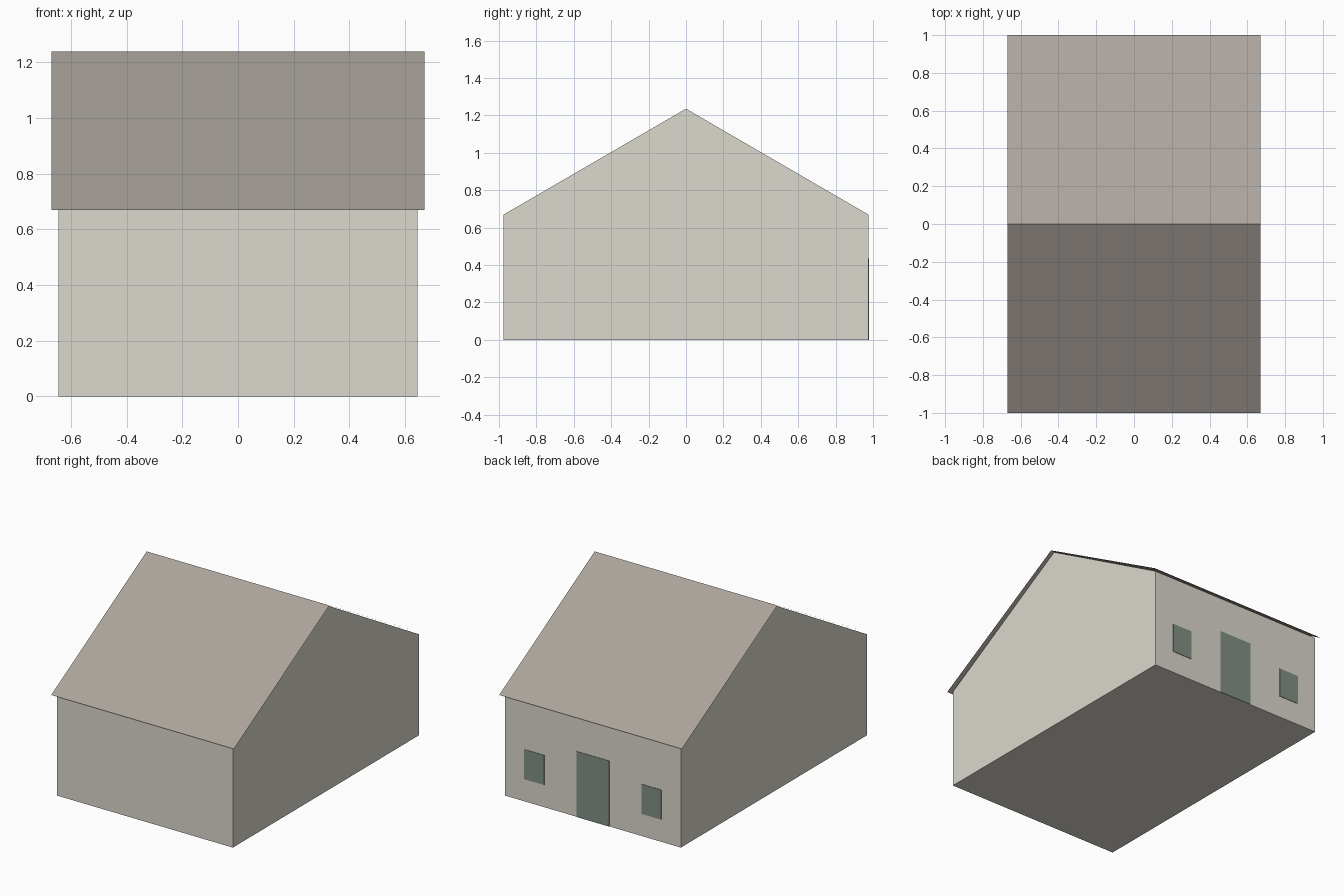
import bpy
import bmesh

cube = bpy.data.objects.get("Cube")
if cube:
    bpy.data.objects.remove(cube, do_unlink=True)

HALF_X, HALF_Y = 0.645, 0.975      # wall half sizes
ROOF_X, ROOF_Y = 0.67, 1.0         # roof half sizes with overhang
EAVE, RIDGE = 0.67, 1.24


def make_material(name, rgb):
    mat = bpy.data.materials.new(name)
    mat.use_nodes = True
    color = (*rgb, 1.0)
    mat.diffuse_color = color
    mat.node_tree.nodes["Principled BSDF"].inputs["Base Color"].default_value = color
    return mat


def extrude_profile(name, profile, half_x, mat, closed):
    """Sweep a (y, z) profile along x; closed profiles also get end caps."""
    mesh = bpy.data.meshes.new(name)
    bm = bmesh.new()
    ends = [[bm.verts.new((x, y, z)) for y, z in profile] for x in (-half_x, half_x)]
    count = len(profile)
    for i in range(count if closed else count - 1):
        j = (i + 1) % count
        bm.faces.new((ends[0][i], ends[0][j], ends[1][j], ends[1][i]))
    if closed:
        for end in ends:
            bm.faces.new(end)
    bmesh.ops.recalc_face_normals(bm, faces=bm.faces)
    if not closed:
        for face in bm.faces:
            face.normal_update()
            if face.normal.z < 0:
                face.normal_flip()
    bm.to_mesh(mesh)
    bm.free()
    mesh.materials.append(mat)
    obj = bpy.data.objects.new(name, mesh)
    bpy.context.collection.objects.link(obj)
    return obj


def wall_plate(name, x0, x1, z0, z1, mat):
    """Thin panel lying on the back wall."""
    y0, y1 = HALF_Y - 0.002, HALF_Y + 0.003
    obj = extrude_profile(name, [(y0, z0), (y1, z0), (y1, z1), (y0, z1)],
                          (x1 - x0) / 2, mat, True)
    obj.location.x = (x0 + x1) / 2
    return obj


wall_mat = make_material("pale stone wall", (0.71, 0.69, 0.61))
roof_mat = make_material("warm grey roof", (0.41, 0.37, 0.335))
opening_mat = make_material("grey green openings", (0.22, 0.28, 0.24))

# Gabled body
extrude_profile("walls", [(-HALF_Y, 0), (HALF_Y, 0), (HALF_Y, EAVE),
                          (0, RIDGE - 0.004), (-HALF_Y, EAVE)],
                HALF_X, wall_mat, True)

# Thin sheet roof with overhang
extrude_profile("roof", [(-ROOF_Y, EAVE), (0, RIDGE), (ROOF_Y, EAVE)],
                ROOF_X, roof_mat, False)

# Door and a window on each side of it
wall_plate("door", -0.12, 0.12, 0, 0.435, opening_mat)
for side, center in (("left", 0.43), ("right", -0.43)):
    wall_plate(side + "_window", center - 0.073, center + 0.073, 0.148, 0.345, opening_mat)
